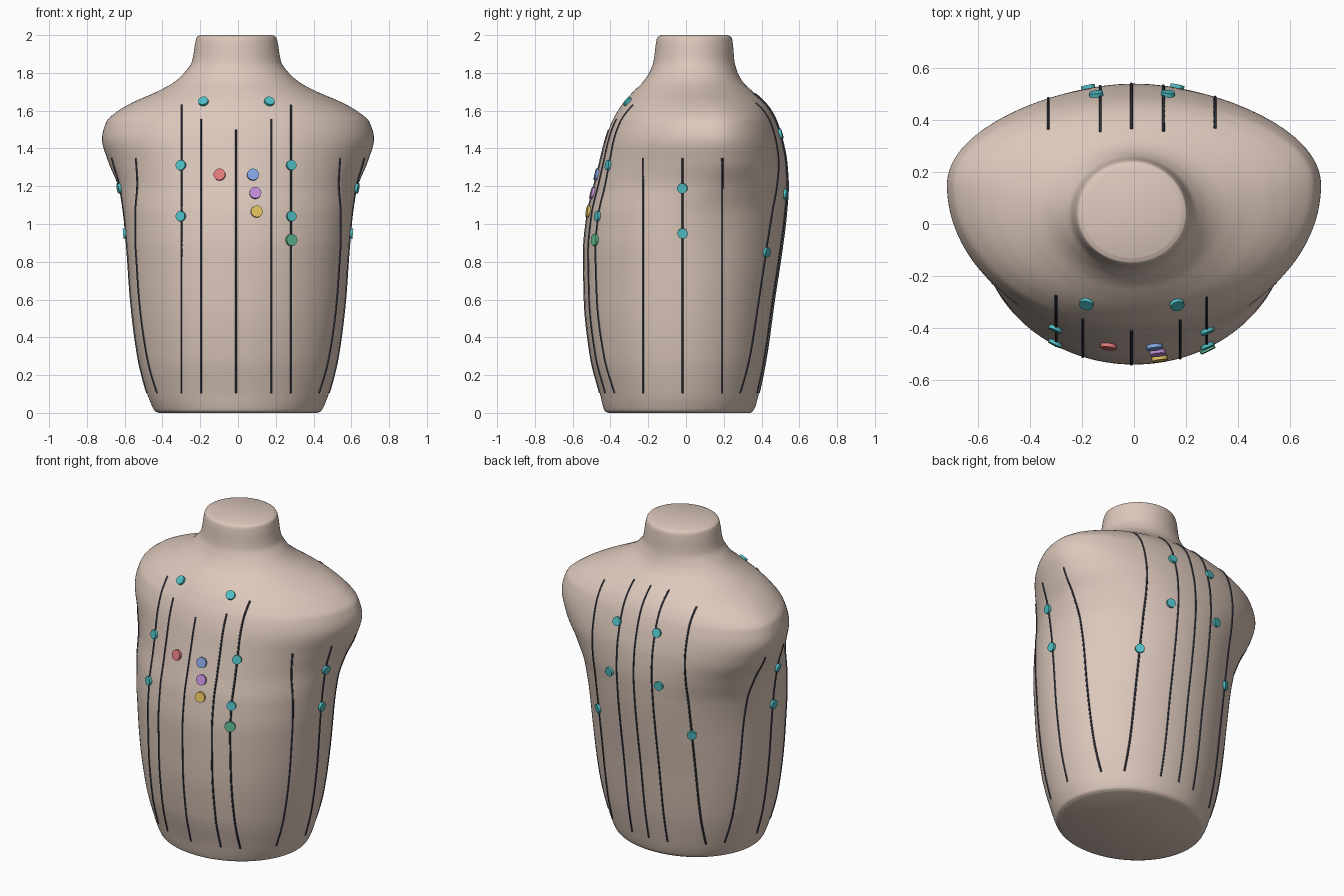
import bpy, bmesh, math
from mathutils import Vector
from mathutils.bvhtree import BVHTree

if "Cube" in bpy.data.objects:
    bpy.data.objects.remove(bpy.data.objects["Cube"])

# z, half width, front y, back y, y of widest point
RINGS = [
    (0.00, 0.42, -0.41, 0.34, -0.035), (0.01, 0.44, -0.43, 0.355, -0.035),
    (0.03, 0.452, -0.438, 0.366, -0.035), (0.10, 0.48, -0.455, 0.385, -0.035),
    (0.30, 0.53, -0.505, 0.425, -0.03), (0.60, 0.568, -0.537, 0.467, -0.03),
    (0.85, 0.586, -0.541, 0.505, -0.03), (1.05, 0.604, -0.522, 0.53, 0.0),
    (1.20, 0.635, -0.487, 0.54, 0.08), (1.33, 0.687, -0.455, 0.532, 0.14),
    (1.45, 0.72, -0.425, 0.508, 0.15), (1.54, 0.697, -0.393, 0.48, 0.15),
    (1.60, 0.63, -0.36, 0.45, 0.14), (1.65, 0.54, -0.325, 0.41, 0.12),
    (1.70, 0.425, -0.28, 0.355, 0.08), (1.75, 0.333, -0.23, 0.303, 0.05),
    (1.80, 0.277, -0.195, 0.274, 0.04), (1.86, 0.236, -0.172, 0.257, 0.04),
    (1.97, 0.216, -0.157, 0.246, 0.04), (1.99, 0.209, -0.15, 0.239, 0.04),
    (2.00, 0.19, -0.13, 0.22, 0.04),
]


def slope(i, k):
    """Monotone tangent, so the profile never overshoots."""
    if i == 0 or i == len(RINGS) - 1:
        a, b = (RINGS[0], RINGS[1]) if i == 0 else (RINGS[-2], RINGS[-1])
        return (b[k] - a[k]) / (b[0] - a[0])
    p, q, r = RINGS[i - 1:i + 2]
    d0 = (q[k] - p[k]) / (q[0] - p[0])
    d1 = (r[k] - q[k]) / (r[0] - q[0])
    return 2 * d0 * d1 / (d0 + d1) if d0 * d1 > 0 else 0.0


def material(name, rgb):
    m = bpy.data.materials.new(name)
    m.diffuse_color = (*rgb, 1)
    m.use_nodes = True
    m.node_tree.nodes["Principled BSDF"].inputs["Base Color"].default_value = m.diffuse_color
    return m


def add_object(name, bm, mat):
    me = bpy.data.meshes.new(name)
    bm.normal_update()
    bm.to_mesh(me)
    ob = bpy.data.objects.new(name, me)
    bpy.context.collection.objects.link(ob)
    me.materials.append(mat)
    bpy.context.view_layer.objects.active = ob
    bpy.ops.object.select_all(action='DESELECT')
    ob.select_set(True)
    bpy.ops.object.shade_smooth_by_angle(angle=math.radians(40))
    return ob


skin = material("skin", (0.72, 0.58, 0.50))
ink = material("ink", (0.05, 0.055, 0.08))
teal = material("teal", (0.08, 0.53, 0.56))

# torso: lofted oval sections with separate front and back depths
N, STEPS = 128, 8
sections = []
for i in range(len(RINGS) - 1):
    h = RINGS[i + 1][0] - RINGS[i][0]
    for s in range(STEPS):
        t = s / STEPS
        row = [RINGS[i][0] + h * t]
        for k in range(1, 5):
            row.append((2*t**3 - 3*t**2 + 1) * RINGS[i][k] + (t**3 - 2*t*t + t) * h * slope(i, k)
                       + (3*t*t - 2*t**3) * RINGS[i + 1][k] + (t**3 - t*t) * h * slope(i + 1, k))
        sections.append(row)
sections.append(RINGS[-1])

bm = bmesh.new()
loops = []
for z, w, front, back, mid in sections:
    shift = -0.008 * min(1, max(0, (z - 1.5) / 0.3))
    loop = []
    for j in range(N):
        a = math.tau * j / N
        depth = back - mid if math.sin(a) > 0 else mid - front
        loop.append(bm.verts.new((w * math.cos(a) + shift, mid + depth * math.sin(a), z)))
    loops.append(loop)
for lo, hi in zip(loops, loops[1:]):
    for j in range(N):
        bm.faces.new((lo[j], lo[(j + 1) % N], hi[(j + 1) % N], hi[j]))
bm.faces.new(loops[0][::-1])
bm.faces.new(loops[-1])
bm.normal_update()
tree = BVHTree.FromBMesh(bm)
add_object("torso", bm, skin)
bm.free()


def surface(side, u, z):
    """Point and normal on the torso; u is x for front/back and y for left/right."""
    d = {"front": Vector((0, 1, 0)), "back": Vector((0, -1, 0)),
         "left": Vector((1, 0, 0)), "right": Vector((-1, 0, 0))}[side]
    base = Vector((u, 0, z)) if d.y else Vector((0, u, z))
    return tree.ray_cast(base - 3 * d, d)[:2]


def seam(name, side, u, top, r=0.0055):
    """Thin round line following the surface."""
    pts = [surface(side, u, 0.105 + (top - 0.105) * i / 60) for i in range(61)]
    bm = bmesh.new()
    rings = []
    for i, (p, n) in enumerate(pts):
        t = (pts[min(i + 1, 60)][0] - pts[max(i - 1, 0)][0]).normalized()
        b = t.cross(n).normalized()
        n = b.cross(t)
        rings.append([bm.verts.new(p + r * (math.cos(a) * b + math.sin(a) * n))
                      for a in (math.tau * k / 6 for k in range(6))])
    for lo, hi in zip(rings, rings[1:]):
        for k in range(6):
            bm.faces.new((lo[k], lo[(k + 1) % 6], hi[(k + 1) % 6], hi[k]))
    bm.faces.new(rings[0][::-1])
    bm.faces.new(rings[-1])
    bmesh.ops.recalc_face_normals(bm, faces=bm.faces)
    add_object(name, bm, ink)
    bm.free()


def marker(name, side, u, z, mat=teal, r=0.027):
    """Small disc lying on the surface."""
    p, n = surface(side, u, z)
    bm = bmesh.new()
    bmesh.ops.create_cone(bm, cap_ends=True, segments=32, radius1=r, radius2=r, depth=0.02)
    m = n.to_track_quat('Z', 'Y').to_matrix().to_4x4()
    m.translation = p + n * 0.004
    bm.transform(m)
    add_object(name, bm, mat)
    bm.free()


# vertical lines on every side
for x, top in ((-0.3, 1.63), (-0.197, 1.555), (-0.01, 1.5), (0.178, 1.555), (0.28, 1.63)):
    seam("front_line", "front", x, top)
for x, top in ((-0.33, 1.64), (-0.13, 1.69), (-0.01, 1.69), (0.113, 1.69), (0.312, 1.64)):
    seam("back_line", "back", x, top)
for side in ("left", "right"):
    for y in (-0.228, -0.018, 0.192):
        seam(side + "_line", side, y, 1.35)
    # side markers
    for z in (1.19, 0.95):
        marker(side + "_marker", side, -0.018, z)

# front and back teal markers
for x, z in ((-0.182, 1.645), (0.165, 1.645), (-0.3, 1.31), (0.28, 1.31), (-0.3, 1.04), (0.28, 1.04)):
    marker("front_marker", "front", x, z)
for x, z in ((-0.145, 1.475), (0.13, 1.475), (-0.175, 1.16), (0.165, 1.16), (-0.33, 0.85), (0.312, 0.85)):
    marker("back_marker", "back", x, z)

# coloured chest markers
for name, x, z, rgb in (("red", -0.097, 1.26, (0.76, 0.2, 0.2)), ("blue", 0.078, 1.26, (0.24, 0.38, 0.78)),
                        ("purple", 0.091, 1.163, (0.55, 0.28, 0.7)), ("yellow", 0.098, 1.065, (0.78, 0.56, 0.12)),
                        ("green", 0.28, 0.915, (0.12, 0.5, 0.3))):
    marker(name + "_marker", "front", x, z, material(name, rgb), 0.031)
